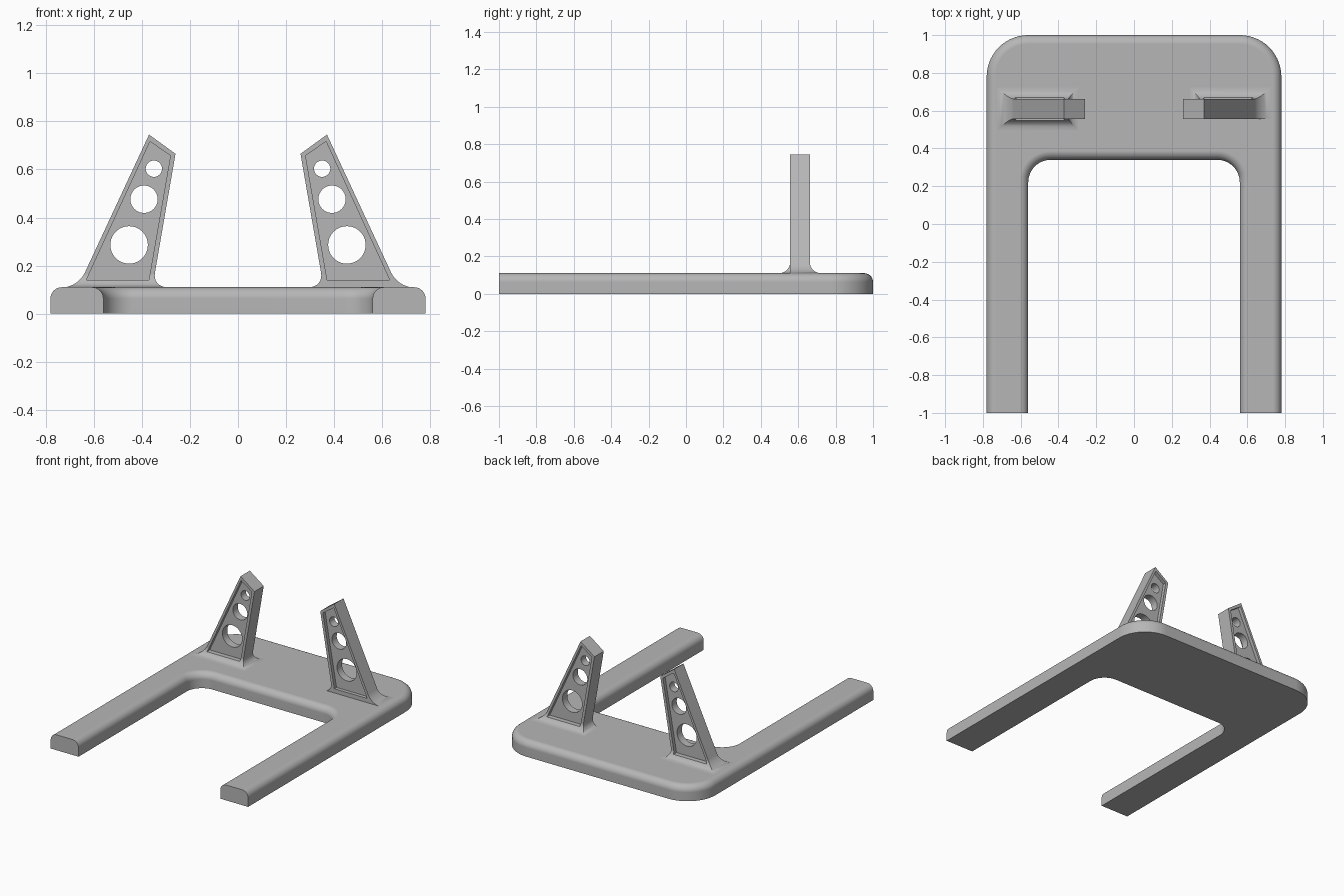
import bpy, bmesh
from math import sin, cos, pi, radians, sqrt
from mathutils import Vector

if "Cube" in bpy.data.objects:
    bpy.data.objects.remove(bpy.data.objects["Cube"], do_unlink=True)

GREY = (0.47, 0.47, 0.47, 1)
mat = bpy.data.materials.new("plain grey")
mat.use_nodes = True
mat.diffuse_color = GREY
mat.node_tree.nodes["Principled BSDF"].inputs["Base Color"].default_value = GREY

BASE_H, EDGE_R = 0.11, 0.047
FIN_Y0, FIN_Y1, FILLET = 0.557, 0.662, 0.06
RECESS = 0.025


def loft(name, rings):
    """Closed solid through rings of equal point count, with capped ends."""
    bm = bmesh.new()
    loops = [[bm.verts.new(p) for p in ring] for ring in rings]
    n = len(loops[0])
    for a, b in zip(loops, loops[1:]):
        for i in range(n):
            j = (i + 1) % n
            bm.faces.new((a[i], a[j], b[j], b[i]))
    bm.faces.new(loops[0][::-1])
    bm.faces.new(loops[-1])
    bmesh.ops.recalc_face_normals(bm, faces=bm.faces)
    me = bpy.data.meshes.new(name)
    bm.to_mesh(me)
    bm.free()
    ob = bpy.data.objects.new(name, me)
    bpy.context.collection.objects.link(ob)
    me.materials.append(mat)
    return ob


def prism(name, outline, y0, y1):
    return loft(name, [[(x, y, z) for x, z in outline] for y in (y0, y1)])


def cut(ob, cutters):
    """Subtract the cutters, keep the result and remove the cutters."""
    for c in cutters:
        c.hide_render = True
        m = ob.modifiers.new("cut", 'BOOLEAN')
        m.operation, m.solver, m.object = 'DIFFERENCE', 'EXACT', c
    dg = bpy.context.evaluated_depsgraph_get()
    me = bpy.data.meshes.new_from_object(ob.evaluated_get(dg))
    ob.modifiers.clear()
    ob.data = me
    for c in cutters:
        bpy.data.objects.remove(c, do_unlink=True)


def finish(ob):
    ob.data.shade_smooth()
    ob.data.set_sharp_from_angle(angle=radians(30))
    m = ob.modifiers.new("even shading", 'WEIGHTED_NORMAL')
    m.keep_sharp = True


def arc(cx, cy, r, a0, a1, n=14):
    return [(cx + r * cos(radians(a0 + (a1 - a0) * i / n)),
             cy + r * sin(radians(a0 + (a1 - a0) * i / n))) for i in range(n + 1)]


# U-shaped base with rounded upper edge and square-cut arm ends
def u_outline(d, z):
    pts = [(0.78 - d, -1)]
    pts += arc(0.56, 0.78, 0.22 - d, 0, 90) + arc(-0.56, 0.78, 0.22 - d, 90, 180)
    pts += [(-0.78 + d, -1), (-0.56 - d, -1)]
    pts += arc(-0.44, 0.22, 0.12 + d, 180, 90) + arc(0.44, 0.22, 0.12 + d, 90, 0)
    pts += [(0.56 + d, -1)]
    return [(x, y, z) for x, y in pts]


rings = [u_outline(0, 0)]
for i in range(9):
    a = pi / 2 * i / 8
    rings.append(u_outline(EDGE_R * (1 - cos(a)), BASE_H - EDGE_R * (1 - sin(a))))
finish(loft("base_frame", rings))


# Leaning fins with flared foot, recessed faces and round holes
def inner_x(z):
    return 0.26 + (0.665 - z) * 0.173


def outer_x(z):
    return 0.37 + (0.745 - z) * 0.465


def fin(name, side, front_flare):
    def ring(z_in, z_out, o):
        xi, xo = inner_x(z_in) - o, outer_x(z_out) + o
        yf, yb = FIN_Y0 - o * front_flare, FIN_Y1 + o
        return [(side * xi, yf, z_in), (side * xo, yf, z_out),
                (side * xo, yb, z_out), (side * xi, yb, z_in)]

    levels = [ring(BASE_H - 0.02, BASE_H - 0.02, FILLET)]
    for i in range(9):
        a = pi / 2 * i / 8
        z = BASE_H + FILLET * (1 - cos(a))
        levels.append(ring(z, z, FILLET * (1 - sin(a))))
    levels.append(ring(0.665, 0.745, 0))
    ob = loft(name, levels)

    panel = [(side * x, z) for x, z in
             ((0.281, 0.657), (0.366, 0.716), (0.631, 0.14), (0.371, 0.14))]
    cutters = [prism("recess_front", panel, FIN_Y0 - 0.1, FIN_Y0 + RECESS),
               prism("recess_back", panel, FIN_Y1 - RECESS, FIN_Y1 + 0.1)]
    for x, z, r in ((0.453, 0.286, 0.078), (0.391, 0.476, 0.057), (0.35, 0.603, 0.034)):
        circle = arc(side * x, z, r, 0, 360, 40)[:-1]
        cutters.append(prism("hole", circle, FIN_Y0 - 0.2, FIN_Y1 + 0.2))
    cut(ob, cutters)
    finish(ob)


fin("left_fin", 1, 0)
fin("right_fin", -1, 1)
